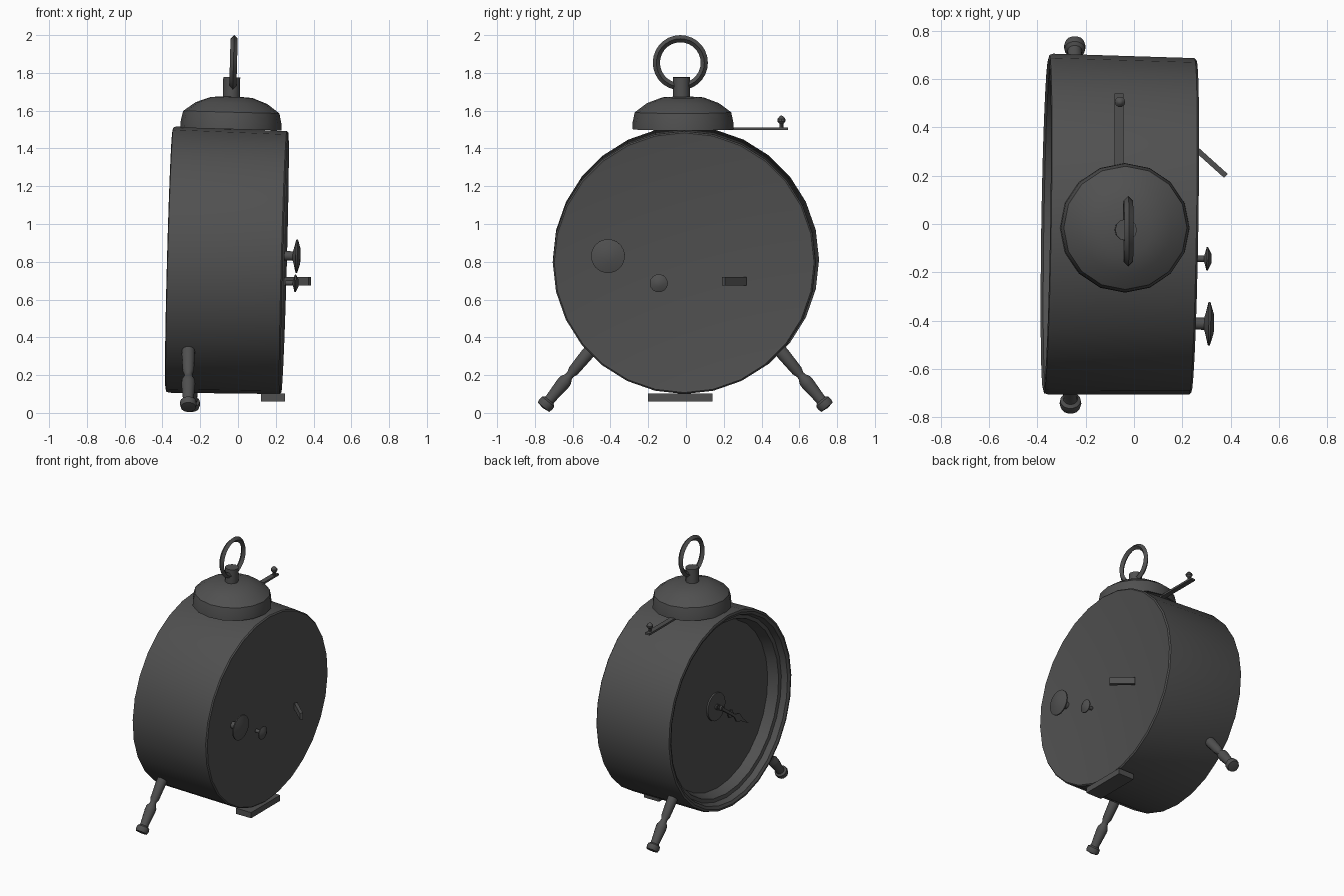
import bpy, bmesh, math
from mathutils import Vector, Matrix

if "Cube" in bpy.data.objects:
    bpy.data.objects.remove(bpy.data.objects["Cube"])

AXIS = Vector((1, -0.016, -0.027)).normalized()   # dial-to-back direction, slight lean
FRONT = Vector((-0.365, 0.0, 0.812))              # centre of the dial rim
UP = Vector((0.027, 0, 1)).normalized()

dark = bpy.data.materials.new("dark_metal")
dark.diffuse_color = (0.08, 0.08, 0.08, 1)
dark.use_nodes = True
dark.node_tree.nodes["Principled BSDF"].inputs["Base Color"].default_value = dark.diffuse_color


def finish(name, bm, smooth=35):
    bmesh.ops.recalc_face_normals(bm, faces=bm.faces)
    me = bpy.data.meshes.new(name)
    bm.to_mesh(me)
    bm.free()
    me.materials.append(dark)
    ob = bpy.data.objects.new(name, me)
    bpy.context.collection.objects.link(ob)
    if smooth:
        bpy.ops.object.select_all(action='DESELECT')
        ob.select_set(True)
        bpy.context.view_layer.objects.active = ob
        bpy.ops.object.shade_smooth_by_angle(angle=math.radians(smooth))
    return ob


def lathe(name, profile, origin, axis, n, smooth=35):
    """Revolve (radius, height) points round an axis starting at origin."""
    bm = bmesh.new()
    rot = Vector(axis).to_track_quat('Z', 'Y').to_matrix().to_4x4()
    m = Matrix.Translation(origin) @ rot
    rings = []
    for r, h in profile:
        k = n if r > 0 else 1
        rings.append([bm.verts.new(m @ Vector((r * math.cos(2 * math.pi * i / n),
                      r * math.sin(2 * math.pi * i / n), h))) for i in range(k)])
    for a, b in zip(rings, rings[1:]):
        for i in range(n):
            j = (i + 1) % n
            q = [a[i % len(a)], a[j % len(a)], b[j % len(b)], b[i % len(b)]]
            bm.faces.new(list(dict.fromkeys(q)))
    return finish(name, bm, smooth)


def box(name, centre, size, rot=Matrix()):
    bm = bmesh.new()
    m = Matrix.Translation(centre) @ rot @ Matrix.Diagonal((*size, 1))
    bmesh.ops.create_cube(bm, size=1, matrix=m)
    return finish(name, bm, 0)


# Drum case with stepped bezel, recessed dial and lipped back plate
DEPTH = 0.127
lathe("case", [(0, DEPTH), (0.60, DEPTH), (0.625, 0.055), (0.65, 0.05), (0.665, 0.01),
               (0.685, 0.0), (0.70, 0.004), (0.705, 0.02), (0.696, 0.605), (0.688, 0.613),
               (0.676, 0.61), (0, 0.61)], FRONT, AXIS, 28)

# Centre disc and hub on the dial
dial = FRONT + AXIS * DEPTH
lathe("centre_disc", [(0.10, 0), (0.10, 0.012), (0, 0.012)], dial, -AXIS, 20)
lathe("hub", [(0.02, 0), (0.02, 0.05), (0.012, 0.058), (0, 0.058)], dial, -AXIS, 10)


# Overlapping clock hands, pointing at about four o'clock
def hand(name, length, offset):
    half = [(-0.03, 0.012), (0.02, 0.018), (0.04, 0.01), (0.5 * length, 0.01),
            (0.62 * length, 0.03), (0.76 * length, 0.012)]
    outline = half + [(length, 0)] + [(x, -y) for x, y in reversed(half)]
    d = Vector((0, -0.81, -0.59)).normalized()
    side = AXIS.cross(d)
    base = dial - AXIS * offset
    bm = bmesh.new()
    f = bm.faces.new([bm.verts.new(base + d * x + side * y) for x, y in outline])
    ext = bmesh.ops.extrude_face_region(bm, geom=[f])
    bmesh.ops.translate(bm, vec=-AXIS * 0.008,
                        verts=[v for v in ext['geom'] if isinstance(v, bmesh.types.BMVert)])
    finish(name, bm, 0)


hand("hour_hand", 0.27, 0.025)
hand("minute_hand", 0.40, 0.04)

# Winding knobs on the back
lathe("large_knob", [(0.025, 0), (0.025, 0.045), (0.04, 0.05), (0.09, 0.062), (0.09, 0.07),
                     (0.04, 0.085), (0, 0.087)], (0.245, -0.412, 0.832), AXIS, 18)
lathe("small_knob", [(0.013, 0), (0.013, 0.04), (0.024, 0.044), (0.048, 0.05), (0.048, 0.056),
                     (0.02, 0.07), (0, 0.071)], (0.25, -0.143, 0.688), AXIS, 14)

# Angled switch lever on the back
box("switch_lever", (0.317, 0.256, 0.697), (0.17, 0.022, 0.047),
    Matrix.Rotation(math.radians(-42), 4, 'Z'))

# Rear support block
box("rear_foot", (0.185, -0.03, 0.081), (0.125, 0.34, 0.042))

# Turned front legs
leg = [(0, -0.03), (0.034, -0.03), (0.035, 0.02), (0.03, 0.13), (0.021, 0.155), (0.023, 0.17),
       (0.036, 0.195), (0.037, 0.22), (0.029, 0.315), (0.03, 0.33), (0.043, 0.34),
       (0.045, 0.36), (0.04, 0.378), (0, 0.384)]
for label, s in (("left", 1), ("right", -1)):
    lathe(label + "_leg", leg, (-0.254 + s * 0.009, s * 0.51 - 0.004, 0.322),
          (0.0, s * 0.235, -0.285), 14)

# Hollow bell with its post and collar
lathe("bell", [(0, 0.16), (0.11, 0.155), (0.18, 0.127), (0.245, 0.08), (0.257, 0.0), (0.268, 0.0),
               (0.266, 0.04), (0.255, 0.09), (0.19, 0.138), (0.11, 0.168), (0, 0.175)],
      (-0.038, -0.016, 1.502), UP, 16)
lathe("bell_post", [(0.022, 0), (0.022, 0.20)], (-0.06, -0.02, 1.47), UP, 10)
lathe("collar", [(0.045, 0), (0.045, 0.115), (0, 0.115)], (-0.036, -0.024, 1.662), UP, 12)

# Carrying ring with a diamond section
n = 28
centre = Vector((-0.024, -0.03, 1.854))
bm = bmesh.new()
rings = []
for i in range(n):
    a = 2 * math.pi * i / n
    out = Vector((0, 1, 0)) * math.cos(a) + UP * math.sin(a)
    rings.append([bm.verts.new(centre + out * r + Vector((x, 0, 0)))
                  for r, x in ((0.146, 0), (0.127, 0.019), (0.108, 0), (0.127, -0.019))])
for i in range(n):
    a, b = rings[i], rings[(i + 1) % n]
    for k in range(4):
        bm.faces.new((a[k], a[(k + 1) % 4], b[(k + 1) % 4], b[k]))
finish("carry_ring", bm)

# Hammer arm and striker
box("hammer_arm", (-0.062, 0.265, 1.504), (0.036, 0.55, 0.014))
lathe("striker", [(0.011, 0), (0.011, 0.02), (0.022, 0.033), (0.022, 0.046), (0.012, 0.058),
                  (0, 0.066)], (-0.058, 0.505, 1.51), (0, 0, 1), 10)
